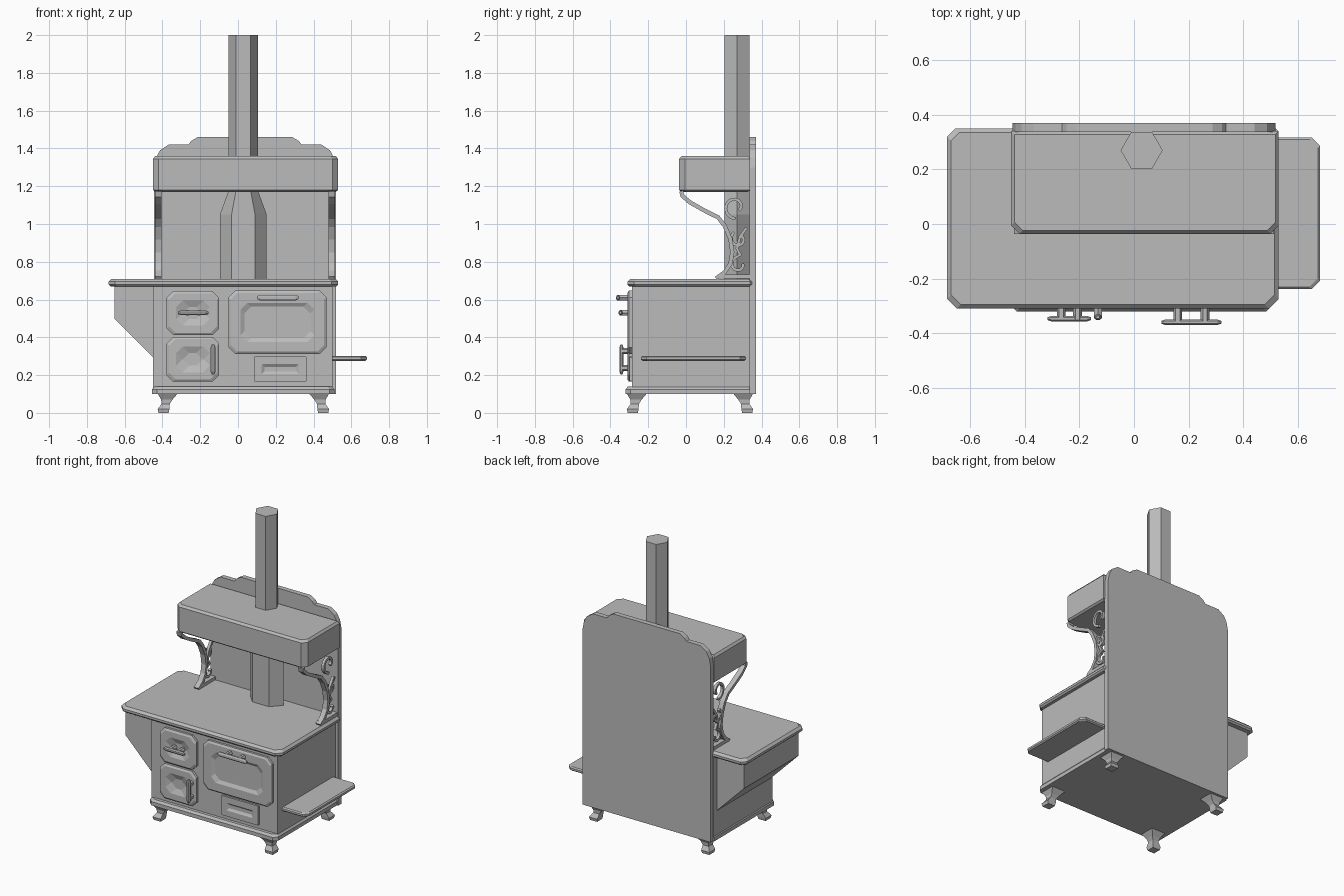
import bpy, bmesh, math
from mathutils import Vector

cube = bpy.data.objects.get("Cube")
if cube:
    bpy.data.objects.remove(cube, do_unlink=True)

iron = bpy.data.materials.new("grey_iron")
iron.use_nodes = True
GREY = (0.5, 0.5, 0.5, 1)
iron.diffuse_color = GREY
iron.node_tree.nodes["Principled BSDF"].inputs["Base Color"].default_value = GREY


def loft(name, rings):
    """Solid skinned through rings of equal point count, capped at both ends."""
    bm = bmesh.new()
    loops = [[bm.verts.new(p) for p in ring] for ring in rings]
    n = len(loops[0])
    for a, b in zip(loops, loops[1:]):
        for i in range(n):
            j = (i + 1) % n
            bm.faces.new((a[i], a[j], b[j], b[i]))
    bm.faces.new(loops[0][::-1])
    bm.faces.new(loops[-1])
    bmesh.ops.recalc_face_normals(bm, faces=bm.faces)
    mesh = bpy.data.meshes.new(name)
    bm.to_mesh(mesh)
    bm.free()
    mesh.materials.append(iron)
    ob = bpy.data.objects.new(name, mesh)
    bpy.context.collection.objects.link(ob)
    return ob


def rect(x0, x1, y0, y1, cuts=(0, 0, 0, 0), inset=0):
    """Rectangle with cut corners, counter-clockwise from the low corner."""
    x0, x1, y0, y1 = x0 + inset, x1 - inset, y0 + inset, y1 - inset
    a, b, c, d = cuts
    e = 1e-4
    a, b, c, d = [max(k, e) for k in (a, b, c, d)]
    return [(x0, y0 + a), (x0 + a, y0), (x1 - b, y0), (x1, y0 + b),
            (x1, y1 - c), (x1 - c, y1), (x0 + d, y1), (x0, y1 - d)]


def slab(name, x0, x1, y0, y1, levels, cuts):
    """Horizontal slab; levels are (z, inset) pairs."""
    return loft(name, [[(x, y, z) for x, y in rect(x0, x1, y0, y1, cuts, i)]
                       for z, i in levels])


def box(name, x0, x1, y0, y1, z0, z1):
    return loft(name, [[(x0, y0, z), (x1, y0, z), (x1, y1, z), (x0, y1, z)] for z in (z0, z1)])


def door(name, x0, x1, z0, z1, cut, levels):
    """Front plate; levels are (y, inset) pairs."""
    return loft(name, [[(x, y, z) for x, z in rect(x0, x1, z0, z1, (cut,) * 4, i)]
                       for y, i in levels])


# Body, plinth and worktop
box("body", -0.45, 0.5, -0.287, 0.345, 0.12, 0.69)
slab("plinth", -0.455, 0.51, -0.32, 0.345,
     [(0.10, 0), (0.125, 0), (0.14, 0.012)], (0.025, 0.025, 0, 0))
slab("worktop", -0.685, 0.53, -0.31, 0.35,
     [(0.67, 0.01), (0.68, 0), (0.695, 0), (0.71, 0.015)], (0.035, 0.035, 0.01, 0.03))

# Firebox hanging from the left end
fire = [(-0.45, 0.68), (-0.45, 0.295), (-0.655, 0.5), (-0.655, 0.68)]
loft("firebox", [[(x, y, z) for x, z in fire] for y in (-0.275, 0.31)])

# Side shelf
slab("side_shelf", 0.49, 0.682, -0.238, 0.317,
     [(0.275, 0.008), (0.282, 0), (0.295, 0), (0.302, 0.008)], (0, 0.03, 0.03, 0))

# Back panel with a stepped, round-shouldered crest
half = [(0.482, 0.10), (0.482, 1.30), (0.472, 1.35), (0.45, 1.39),
        (0.405, 1.42), (0.30, 1.42), (0.285, 1.44), (0.25, 1.46)]
outline = half + [(-x, z) for x, z in reversed(half)]
loft("back_panel", [[(x + 0.037, y, z) for x, z in outline] for y in (0.337, 0.371)])

# Warming cabinet
slab("warming_cabinet", -0.45, 0.53, -0.036, 0.34,
     [(1.17, 0.012), (1.18, 0), (1.345, 0), (1.36, 0.012)], (0.03, 0.03, 0, 0))


# Flue pipe: hexagonal, wide below the cabinet
def hexagon(rx, ry, z):
    return [(0.028 + rx * math.cos(k * math.pi / 3), 0.27 + ry * math.sin(k * math.pi / 3), z)
            for k in range(6)]


loft("flue_pipe", [hexagon(0.077, 0.077, z) for z in (1.34, 2.0)])
loft("flue_base", [hexagon(0.124, 0.077, 0.70), hexagon(0.124, 0.077, 1.05),
                   hexagon(0.08, 0.077, 1.17), hexagon(0.08, 0.077, 1.19)])

# Doors and drawer
frame = [(-0.28, 0), (-0.302, 0), (-0.31, 0.012)]
dish = frame + [(-0.31, 0.05), (-0.295, 0.085)]
for name, z0, z1 in (("fire_door", 0.412, 0.645), ("ash_door", 0.165, 0.402)):
    door(name, -0.378, -0.1, z0, z1, 0.035, dish)
door("oven_door", -0.05, 0.468, 0.312, 0.647, 0.035,
     frame + [(-0.31, 0.064), (-0.298, 0.085), (-0.298, 0.1)])
door("drawer", 0.085, 0.362, 0.165, 0.298, 0.004,
     [(-0.28, 0), (-0.3, 0), (-0.3, 0.04), (-0.29, 0.055)])


# Handles: cut-corner bar on two posts
def handle(name, cx, cz, length, r, y, gap, upright=False):
    def place(u, v, w):
        return (cx + v, w, cz + u) if upright else (cx + u, w, cz + v)
    h = length / 2
    bar = []
    for u, s in ((-h, 0.5), (-h + 0.015, 1), (h - 0.015, 1), (h, 0.5)):
        bar.append([place(u, r * s * math.cos(k * math.pi / 4 + math.pi / 8),
                          y + 0.011 * s * math.sin(k * math.pi / 4 + math.pi / 8))
                    for k in range(8)])
    loft(name + "_bar", bar)
    for i, u in enumerate((-gap, gap)):
        loft(f"{name}_post_{i + 1}",
             [[place(u + 0.016 * math.cos(a), 0.016 * math.sin(a), w)
               for a in [k * math.pi / 3 for k in range(6)]] for w in (-0.29, y - 0.004)])


handle("oven_handle", 0.21, 0.61, 0.22, 0.016, -0.36, 0.05)
handle("fire_door_handle", -0.237, 0.53, 0.16, 0.014, -0.347, 0.03)
handle("ash_door_handle", -0.132, 0.283, 0.16, 0.014, -0.342, 0.045, True)

# Cabriole legs: (height, inner edge, outer edge) measured from the outside corner
shape = [(0.0, 0.058, 0.004), (0.02, 0.062, 0.0), (0.048, 0.064, 0.02),
         (0.07, 0.078, 0.018), (0.102, 0.105, 0.0)]
for fb, y, sy in (("front", -0.313, 1), ("rear", 0.355, -1)):
    for side, x, sx in (("right", -0.425, 1), ("left", 0.482, -1)):
        loft(f"{fb}_{side}_leg",
             [[(x + sx * u, y + sy * v, z) for u, v in ((o, o), (i, o), (i, i), (o, i))]
              for z, i, o in shape])


# Scrollwork brackets: flat ribbons swept along side-view paths
def ribbon(name, path, x0, x1, t):
    rings = []
    pts = [Vector(p) for p in path]
    for k, p in enumerate(pts):
        d = (pts[min(k + 1, len(pts) - 1)] - pts[max(k - 1, 0)]).normalized()
        n = Vector((-d.y, d.x)) * t / 2
        a, b = p + n, p - n
        rings.append([(x0, a.x, a.y), (x1, a.x, a.y), (x1, b.x, b.y), (x0, b.x, b.y)])
    return loft(name, rings)


def spiral(cy, cz, r0, r1, start, turn, n=16):
    return [(cy + (r0 + (r1 - r0) * k / n) * math.cos(start + turn * k / n),
             cz + (r0 + (r1 - r0) * k / n) * math.sin(start + turn * k / n))
            for k in range(n + 1)]


strut = [(-0.025, 1.175), (-0.02, 1.15), (0.02, 1.115), (0.10, 1.07), (0.17, 1.035),
         (0.205, 0.99), (0.235, 0.92), (0.245, 0.85), (0.235, 0.79), (0.205, 0.745), (0.16, 0.712)]
tail = [(0.32, 0.98), (0.285, 0.93), (0.27, 0.87), (0.29, 0.83)]
scrolls = {"strut": strut,
           "upper_scroll": spiral(0.262, 1.09, 0.062, 0.025, -math.pi / 2, -5.5),
           "middle_scroll": spiral(0.28, 0.92, 0.045, 0.02, 2.2, 5.0),
           "lower_scroll": spiral(0.28, 0.785, 0.045, 0.02, math.pi / 2, 5.0),
           "tail": tail,
           "foot_bar": [(0.17, 0.722), (0.34, 0.722)]}
for side, x0, x1 in (("right", -0.44, -0.405), ("left", 0.478, 0.513)):
    for part, path in scrolls.items():
        trim = 0 if part in ("strut", "foot_bar") else 0.008
        ribbon(f"{side}_bracket_{part}", path, x0 + trim, x1 - trim, 0.016 if trim else 0.022)
